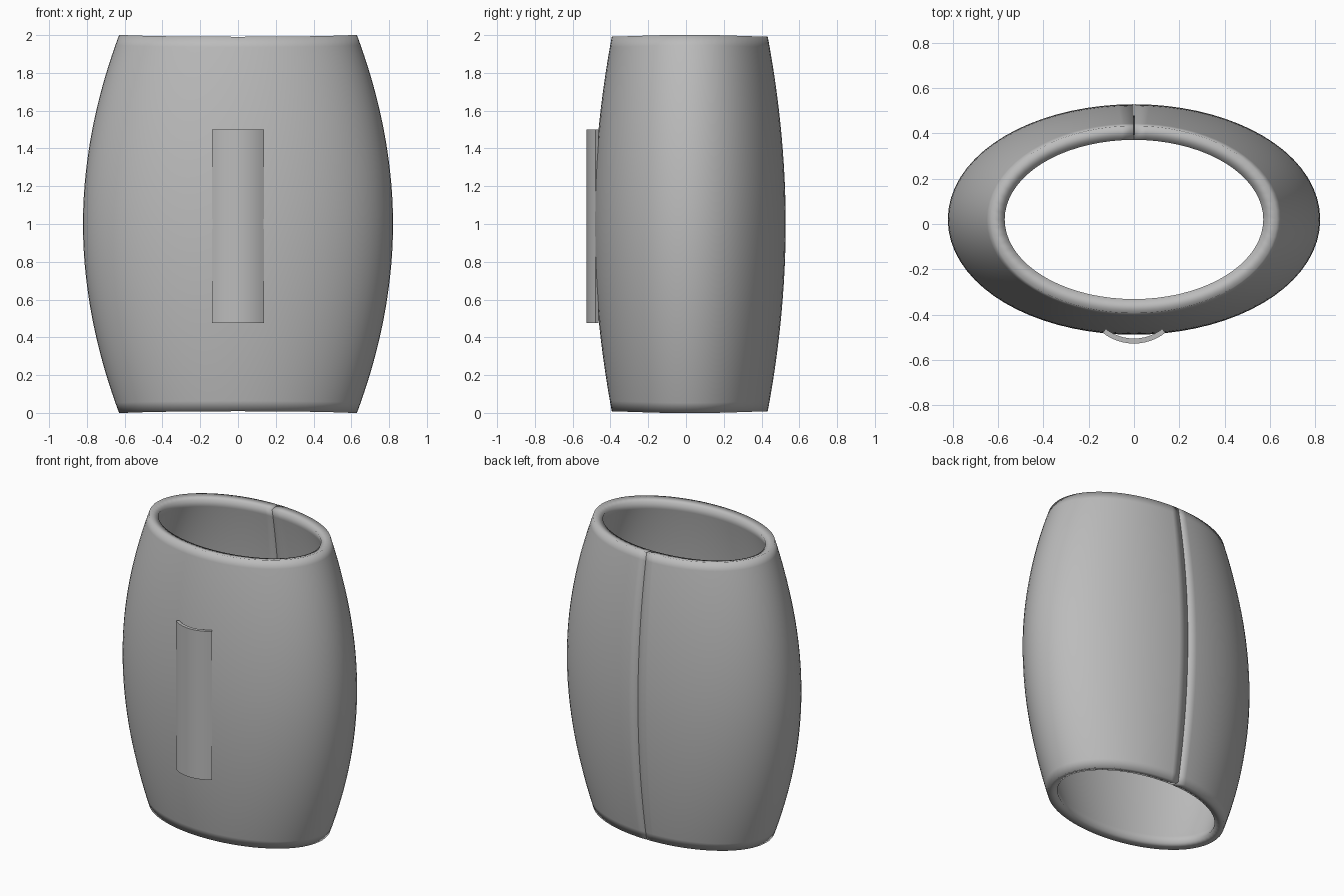
import bpy, math

if "Cube" in bpy.data.objects:
    bpy.data.objects.remove(bpy.data.objects["Cube"])

grey = bpy.data.materials.new("plain grey")
grey.diffuse_color = (0.5, 0.5, 0.5, 1)
grey.use_nodes = True
grey.node_tree.nodes["Principled BSDF"].inputs["Base Color"].default_value = grey.diffuse_color


def sheet(name, point, cols, rows, thickness):
    """Grid surface from point(u, v), thickened outward along its normals."""
    verts = [point(i / cols, j / rows) for j in range(rows + 1) for i in range(cols + 1)]
    w = cols + 1
    faces = [(j * w + i, j * w + i + 1, (j + 1) * w + i + 1, (j + 1) * w + i)
             for j in range(rows) for i in range(cols)]
    mesh = bpy.data.meshes.new(name)
    mesh.from_pydata(verts, [], faces)
    mesh.materials.append(grey)
    mesh.shade_smooth()
    obj = bpy.data.objects.new(name, mesh)
    bpy.context.collection.objects.link(obj)
    mod = obj.modifiers.new("thickness", 'SOLIDIFY')
    mod.thickness = thickness
    mod.offset = 1
    return obj


# Oval barrel wall, open at both ends, with a seam down the back
def wall(u, v):
    t = 2 * v - 1
    bulge = 1 - abs(t) ** 1.95
    a = math.pi / 2 + 0.001 + u * (2 * math.pi - 0.002)
    return ((0.57 + 0.188 * bulge) * math.cos(a),
            0.02 + (0.351 + 0.094 * bulge) * math.sin(a),
            1 + 0.98 * t)


sheet("barrel_wall", wall, 72, 36, 0.063)


# Curved strap loop on the front, bowed away from the wall
def strap(u, v):
    a = math.radians(-38 + 76 * u)
    r = 0.203
    return (r * math.sin(a), -0.505 + r * (1 - math.cos(a)), 0.475 + 1.025 * v)


loop = sheet("front_strap", strap, 12, 1, 0.022)
bpy.context.view_layer.objects.active = loop
loop.select_set(True)
bpy.ops.object.modifier_apply(modifier="thickness")
bpy.ops.object.shade_smooth_by_angle(angle=math.radians(30))
